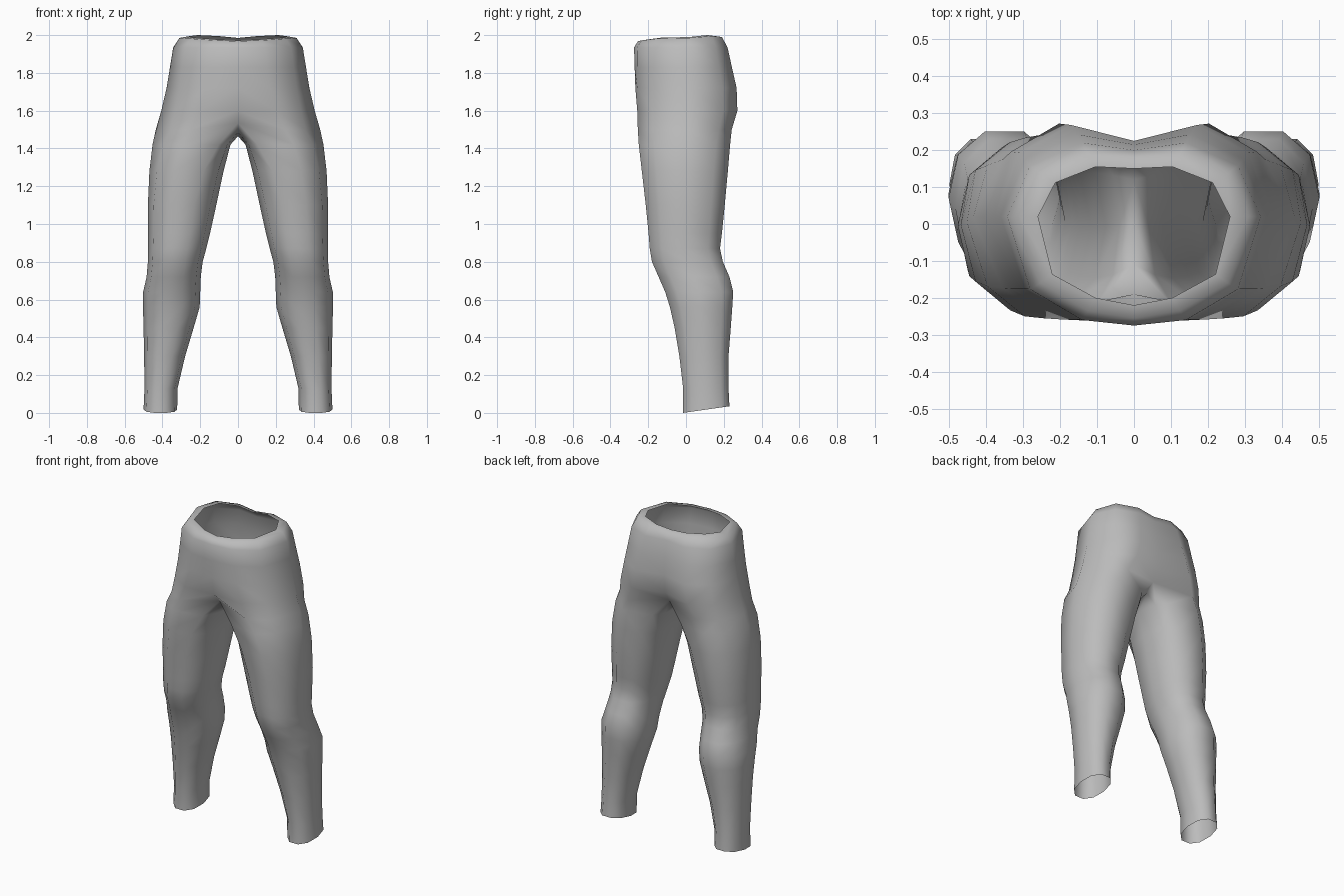
import bpy, bmesh, math

cube = bpy.data.objects.get("Cube")
if cube:
    bpy.data.objects.remove(cube, do_unlink=True)

# Pelvis half rings: z, half width, front centre y, front y, back y, back centre y, spread
PELVIS = [
    (1.990, 0.26, -0.22, -0.20, 0.155, 0.15, 0.40),
    (1.985, 0.31, -0.255, -0.235, 0.19, 0.18, 0.40),
    (1.935, 0.343, -0.275, -0.26, 0.22, 0.20, 0.41),
    (1.83, 0.36, -0.272, -0.258, 0.243, 0.215, 0.43),
    (1.72, 0.378, -0.268, -0.258, 0.268, 0.225, 0.45),
    (1.60, 0.406, -0.25, -0.258, 0.272, 0.215, 0.50),
    (1.50, 0.435, -0.19, -0.255, 0.242, 0.175, 0.57),
]
# Lift of the seven rim points, front to back
RIM_LIFT = (-0.018, -0.013, -0.004, 0.0, 0.01, 0.005, -0.005)
# Leg rings: z, inner x, outer x, front y, back y, blend from crotch ring
LEG = [
    (1.42, 0.08, 0.47, -0.245, 0.225, 0.5),
    (1.28, 0.09, 0.475, -0.23, 0.218, 0.85),
    (1.10, 0.115, 0.477, -0.213, 0.205, 1),
    (0.95, 0.148, 0.476, -0.198, 0.19, 1),
    (0.87, 0.168, 0.476, -0.192, 0.18, 1),
    (0.80, 0.187, 0.477, -0.18, 0.195, 1),
    (0.72, 0.197, 0.484, -0.145, 0.23, 1),
    (0.64, 0.20, 0.502, -0.11, 0.25, 1),
    (0.56, 0.203, 0.503, -0.085, 0.245, 1),
    (0.45, 0.235, 0.50, -0.06, 0.237, 1),
    (0.30, 0.28, 0.497, -0.035, 0.225, 1),
    (0.13, 0.32, 0.495, -0.015, 0.225, 1),
    (0.00, 0.322, 0.50, -0.015, 0.23, 1),
]


def pelvis_points(i):
    """Seven points from front centre, round the side, to back centre."""
    z, w, f0, f, b, b0, spread = PELVIS[i]
    side = 0.82 if i else 0.85
    pts = [(0, f0), (w * spread, f), (w * side, f * 0.68), (w, 0.02),
           (w * 0.82, b * 0.72), (w * spread, b), (0, b0)]
    lift = RIM_LIFT if i < 2 else (0,) * 7
    if i == len(PELVIS) - 1:
        lift = (0.035, 0, 0, 0, 0, 0, 0.035)
    return [(x, y, z + dz) for (x, y), dz in zip(pts, lift)]


def soft_power(v):
    return math.copysign(abs(v) ** 0.88, v)


def leg_points(ring, start):
    """Ten points round a leg, eased from the crotch ring near the top."""
    z, xi, xo, yf, yb, t = ring
    top = soft_power(math.sin(math.radians(72)))
    pts = []
    for k in range(10):
        a = math.radians(-108 + 36 * k)
        x = (xi + xo) / 2 + (xo - xi) / 2 * soft_power(math.cos(a))
        y = (yf + yb) / 2 + (yb - yf) / 2 * soft_power(math.sin(a)) / top
        sx, sy, _ = start[k]
        # the cuff rises towards the heel
        rise = 0.035 * (y - yf) / (yb - yf) if z == 0 else 0
        pts.append((sx + (x - sx) * t, sy + (y - sy) * t, z + rise))
    return pts


def bridge(bm, a, b, closed):
    n = len(a)
    for k in range(n if closed else n - 1):
        j = (k + 1) % n
        bm.faces.new((a[k], b[k], b[j], a[j]))


bm = bmesh.new()

# Hips from the rolled waist down to the crotch
rings = [[bm.verts.new(p) for p in pelvis_points(i)] for i in range(len(PELVIS))]
for a, b in zip(rings, rings[1:]):
    bridge(bm, a, b, False)

# Crotch seam closes the last hip ring into the top of the leg
seam = [bm.verts.new(p) for p in ((0, 0.12, 1.485), (0, 0.0, 1.465), (0, -0.11, 1.485))]
previous = rings[-1] + seam
start = [tuple(v.co) for v in previous]

# Leg down to the open cuff
for ring in LEG:
    current = [bm.verts.new(p) for p in leg_points(ring, start)]
    bridge(bm, previous, current, True)
    previous = current

for face in bm.faces:
    face.smooth = True
bmesh.ops.recalc_face_normals(bm, faces=bm.faces[:])
# Make the outside of the hip face outwards
bm.faces.ensure_lookup_table()
outer = max(bm.faces, key=lambda f: f.calc_center_median().x)
if outer.normal.x < 0:
    bmesh.ops.reverse_faces(bm, faces=bm.faces[:])

mesh = bpy.data.meshes.new("trousers")
bm.to_mesh(mesh)
bm.free()
trousers = bpy.data.objects.new("trousers", mesh)
bpy.context.collection.objects.link(trousers)

# Mirror to the other leg, welded along the centre
mirror = trousers.modifiers.new("mirror", "MIRROR")
mirror.use_clip = True
mirror.merge_threshold = 0.001

# Plain grey cloth
grey = bpy.data.materials.new("grey_cloth")
grey.use_nodes = True
colour = (0.5, 0.5, 0.5, 1)
grey.diffuse_color = colour
grey.node_tree.nodes["Principled BSDF"].inputs["Base Color"].default_value = colour
mesh.materials.append(grey)
